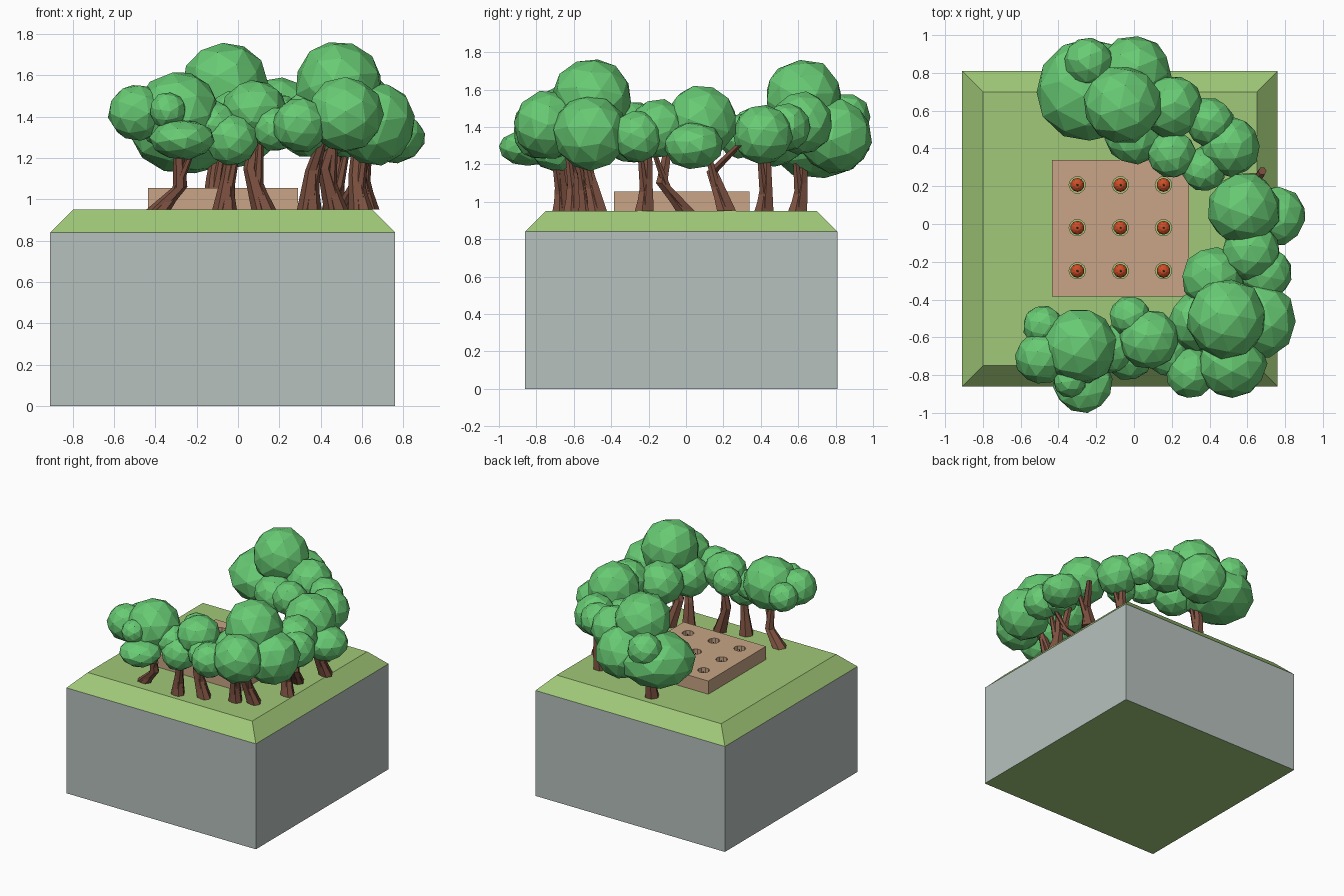
import bpy, bmesh, math, random
from mathutils import Vector, Euler

if "Cube" in bpy.data.objects:
    bpy.data.objects.remove(bpy.data.objects["Cube"])

random.seed(4)


def srgb(r, g, b):
    return tuple((c / 255 / 12.92) if c < 11 else ((c / 255 + 0.055) / 1.055) ** 2.4
                 for c in (r, g, b)) + (1.0,)


def material(name, *rgb):
    m = bpy.data.materials.new(name)
    m.diffuse_color = srgb(*rgb)
    m.use_nodes = True
    m.node_tree.nodes["Principled BSDF"].inputs["Base Color"].default_value = m.diffuse_color
    return m


STONE = material("stone_grey", 182, 193, 189)
GRASS = material("grass_green", 160, 200, 120)
SOIL = material("soil_tan", 200, 165, 134)
BARK = material("bark_brown", 126, 82, 65)
LEAF = material("leaf_green", 104, 203, 116)
FRUIT = material("fruit_red", 208, 78, 40)
STEM = material("stem_green", 70, 110, 50)


def finish(name, bm, *mats):
    bmesh.ops.recalc_face_normals(bm, faces=bm.faces[:])
    me = bpy.data.meshes.new(name)
    bm.to_mesh(me)
    bm.free()
    for m in mats:
        me.materials.append(m)
    ob = bpy.data.objects.new(name, me)
    bpy.context.collection.objects.link(ob)
    return ob


def loft(bm, rings):
    """Skin a list of equal-length point rings and cap both ends."""
    loops = [[bm.verts.new(p) for p in ring] for ring in rings]
    n = len(loops[0])
    for a, b in zip(loops, loops[1:]):
        for i in range(n):
            bm.faces.new((a[i], a[(i + 1) % n], b[(i + 1) % n], b[i]))
    bm.faces.new(loops[0][::-1])
    bm.faces.new(loops[-1])


def rect(x0, x1, y0, y1, z):
    return [(x0, y0, z), (x1, y0, z), (x1, y1, z), (x0, y1, z)]


# Ground block: stone walls, grass slope, top and underside
bm = bmesh.new()
loft(bm, [rect(-0.91, 0.76, -0.86, 0.81, 0), rect(-0.91, 0.76, -0.86, 0.81, 0.84),
          rect(-0.80, 0.65, -0.75, 0.70, 0.95)])
bm.normal_update()
for f in bm.faces:
    f.material_index = 0 if abs(f.normal.z) < 0.1 else 1
finish("ground_block", bm, STONE, GRASS)

# Soil bed with a three by three set of planting holes
SPOTS = [(x, y) for x in (-0.30, -0.072, 0.156) for y in (-0.248, -0.02, 0.207)]
bm = bmesh.new()
loft(bm, [rect(-0.435, 0.29, -0.385, 0.34, z) for z in (0.95, 1.055)])
bed = finish("soil_bed", bm, SOIL)


def circle(x, y, z, r, n):
    return [(x + r * math.cos(math.tau * i / n), y + r * math.sin(math.tau * i / n), z)
            for i in range(n)]


bm = bmesh.new()
for x, y in SPOTS:
    loft(bm, [circle(x, y, z, 0.044, 10) for z in (0.90, 1.10)])
cutter = finish("hole_cutter", bm, SOIL)
cutter.hide_render = True
cutter.hide_viewport = True
mod = bed.modifiers.new("holes", "BOOLEAN")
mod.object = cutter
mod.operation = "DIFFERENCE"
mod.solver = "EXACT"

# Fruits sitting in the holes, each with a short stem
bm = bmesh.new()
for x, y in SPOTS:
    ball = bmesh.ops.create_uvsphere(bm, u_segments=10, v_segments=7, radius=0.038)
    bmesh.ops.translate(bm, verts=ball["verts"], vec=(x, y, 0.99))
finish("fruits", bm, FRUIT)
bm = bmesh.new()
for x, y in SPOTS:
    loft(bm, [circle(x, y, 1.02, 0.006, 5), circle(x + 0.004, y, 1.043, 0.005, 5)])
finish("fruit_stems", bm, STEM)


# Tree trunks: tapered five-sided limbs along a bent path
def limb(bm, points, r0, r1):
    n, rings = 6, []
    for k, p in enumerate(points):
        t = k / (len(points) - 1)
        r = r0 + (r1 - r0) * t ** 0.7
        rings.append([(x, y, z) for x, y, z in circle(p[0], p[1], p[2], r, n)])
    loft(bm, rings)


TRUNKS = {  # base, knee, tip
    "front_left": [(-0.39, -0.62, 0.95), (-0.28, -0.65, 1.06), (-0.29, -0.68, 1.30)],
    "front_middle": [(-0.07, -0.66, 0.95), (-0.05, -0.67, 1.10), (-0.02, -0.69, 1.32)],
    "front_centre": [(0.12, -0.60, 0.95), (0.06, -0.60, 1.15), (0.09, -0.60, 1.32)],
    "front_inner": [(0.34, -0.52, 0.95), (0.36, -0.55, 1.14), (0.42, -0.62, 1.32)],
    "front_right": [(0.47, -0.47, 0.95), (0.42, -0.52, 1.15), (0.48, -0.55, 1.35)],
    "right_front": [(0.59, -0.22, 0.95), (0.57, -0.21, 1.12), (0.58, -0.20, 1.32)],
    "right_middle": [(0.52, 0.00, 0.95), (0.59, -0.13, 1.10), (0.56, -0.09, 1.32)],
    "right_back": [(0.62, 0.22, 0.95), (0.59, 0.14, 1.16), (0.68, 0.28, 1.30)],
    "back_right": [(0.46, 0.42, 0.95), (0.48, 0.43, 1.10), (0.48, 0.43, 1.32)],
    "back": [(-0.12, 0.60, 0.95), (-0.12, 0.62, 1.10), (-0.08, 0.63, 1.38)],
}
for name, path in TRUNKS.items():
    bm = bmesh.new()
    limb(bm, path, 0.055, 0.022)
    base, knee, tip = (Vector(p) for p in path)
    # short root flare and a side branch into the crown
    side = Vector((0.04, -0.03, 0))
    limb(bm, [base + side * 0.5, base.lerp(knee, 0.6) + side * 0.3,
              knee + side * 1.2 + Vector((0, 0, 0.15))], 0.045, 0.015)
    finish(name + "_trunk", bm, BARK)

# Tree crowns: clusters of faceted balls (x, y, z, radius, height factor)
CROWNS = {
    "back_crown": [(-0.06, 0.63, 1.555, 0.21, 1), (-0.24, 0.71, 1.32, 0.28, 0.72),
                   (0.0, 0.80, 1.35, 0.20, 1), (-0.24, 0.86, 1.45, 0.13, 1),
                   (0.20, 0.62, 1.42, 0.17, 1), (0.0, 0.47, 1.33, 0.16, 0.9)],
    "back_right_crown": [(0.51, 0.41, 1.36, 0.16, 1), (0.40, 0.54, 1.40, 0.13, 1),
                         (0.20, 0.37, 1.38, 0.13, 1), (0.37, 0.29, 1.35, 0.12, 1)],
    "right_crown": [(0.58, 0.08, 1.43, 0.195, 1), (0.75, 0.04, 1.30, 0.16, 0.8),
                    (0.62, -0.15, 1.39, 0.16, 1), (0.70, -0.26, 1.35, 0.14, 1)],
    "front_right_crown": [(0.49, -0.50, 1.555, 0.215, 1), (0.42, -0.29, 1.37, 0.17, 1),
                          (0.66, -0.51, 1.37, 0.205, 1), (0.52, -0.74, 1.41, 0.185, 1),
                          (0.30, -0.79, 1.36, 0.135, 1), (0.34, -0.52, 1.36, 0.16, 1)],
    "front_middle_crown": [(0.08, -0.61, 1.43, 0.16, 0.95), (-0.02, -0.49, 1.42, 0.11, 1),
                           (-0.03, -0.70, 1.29, 0.13, 1), (0.18, -0.70, 1.34, 0.11, 1)],
    "front_left_crown": [(-0.29, -0.65, 1.42, 0.205, 1), (-0.49, -0.71, 1.42, 0.14, 1),
                         (-0.27, -0.84, 1.29, 0.16, 0.62), (-0.48, -0.54, 1.40, 0.11, 1),
                         (-0.34, -0.83, 1.43, 0.09, 1), (-0.12, -0.66, 1.36, 0.13, 0.9)],
}
for name, balls in CROWNS.items():
    bm = bmesh.new()
    for x, y, z, r, h in balls:
        vs = bmesh.ops.create_icosphere(bm, subdivisions=2, radius=r)["verts"]
        turn = Euler([random.uniform(0, 6) for _ in range(3)]).to_matrix()
        for v in vs:
            p = turn @ v.co * random.uniform(0.97, 1.02)
            v.co = (x + p.x, y + p.y, z + p.z * h)
    finish(name, bm, LEAF)
